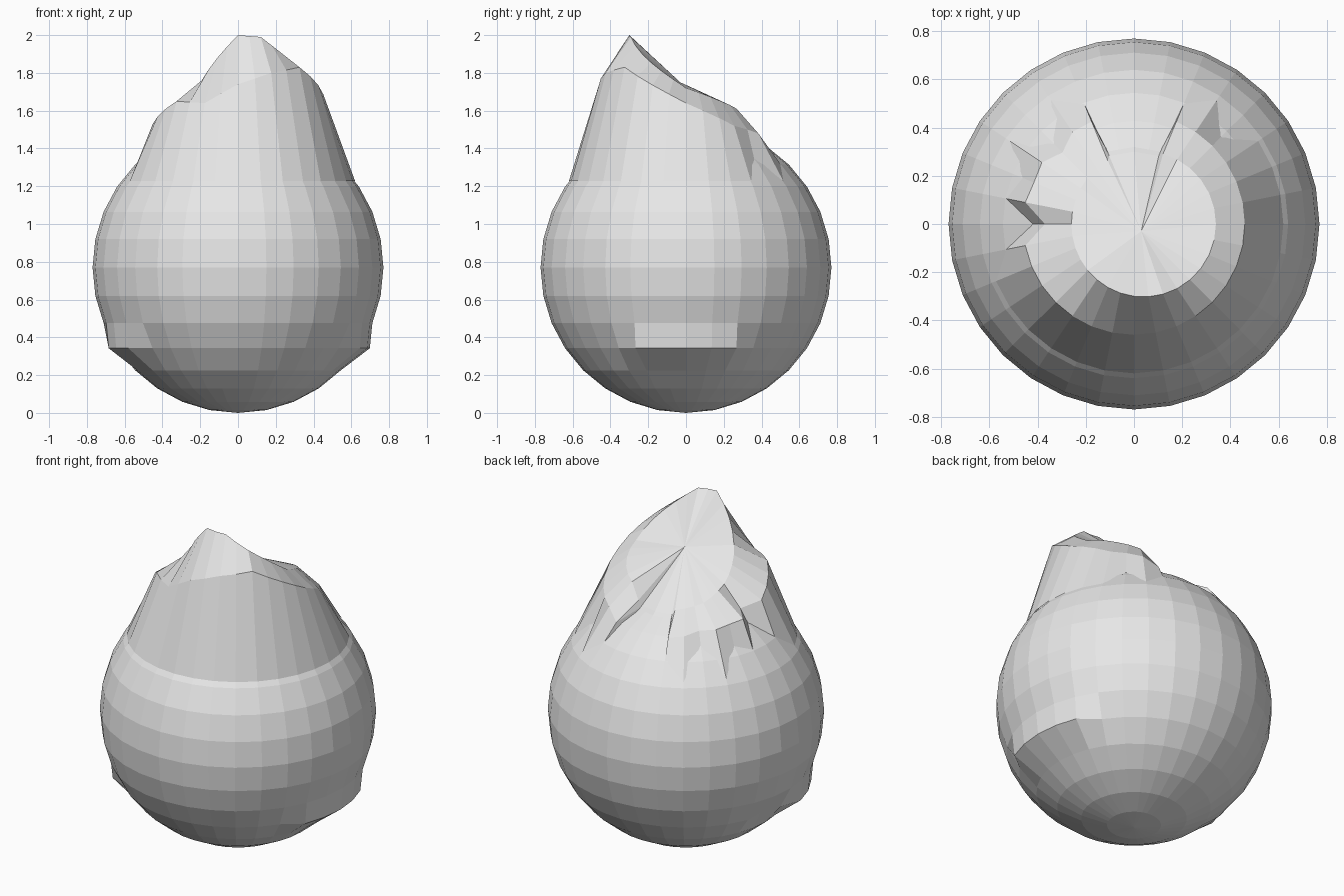
import bpy, bmesh
from math import sin, cos, radians, sqrt, atan2, degrees

cube = bpy.data.objects.get("Cube")
if cube:
    bpy.data.objects.remove(cube, do_unlink=True)

RADIUS = 0.77
SEGMENTS = 32

grey = bpy.data.materials.new("light grey")
grey.use_nodes = True
colour = (0.8, 0.8, 0.8, 1)
grey.diffuse_color = colour
grey.node_tree.nodes["Principled BSDF"].inputs["Base Color"].default_value = colour


def finish(bm, name):
    bmesh.ops.recalc_face_normals(bm, faces=bm.faces)
    mesh = bpy.data.meshes.new(name)
    bm.to_mesh(mesh)
    bm.free()
    mesh.materials.append(grey)
    obj = bpy.data.objects.new(name, mesh)
    bpy.context.scene.collection.objects.link(obj)


def polar(angle, radius, z):
    return (radius * cos(angle), radius * sin(angle), z)


def sphere_height(radius):
    return RADIUS + sqrt(RADIUS ** 2 - radius ** 2)


# Round body: a faceted sphere with a slight dented bulge low on both sides
bm = bmesh.new()
bmesh.ops.create_uvsphere(bm, u_segments=SEGMENTS, v_segments=16, radius=RADIUS)
for v in bm.verts:
    v.co.z += RADIUS
    angle = degrees(atan2(v.co.y, v.co.x)) % 360
    if 0.25 < v.co.z < 0.4:
        bulge = 1
        if angle < 28 or angle > 332 or 185 < angle < 220:
            bulge = 1.09
        elif 165 < angle < 179:
            bulge = 0.94
        v.co.x *= bulge
        v.co.y *= bulge
finish(bm, "body")

# Pulled-up cap: column, rim height, shoulder height, running around from the left
HEIGHTS = [
    (0, 1.72, 1.64), (3, 1.65, 1.52), (5, 1.61, 1.48), (6, 1.52, 1.42),
    (10, 1.51, 1.42), (13, 1.54, 1.46), (16, 1.61, 1.49), (20, 1.76, 1.65),
    (22, 1.88, 1.64), (24, 2.0, 1.74), (26, 1.99, 1.8), (28, 1.9, 1.83),
    (SEGMENTS, 1.72, 1.64),
]
# Hem radius of the ragged columns; the others share one value
HEM = 0.62
RAGGED = {4: 0.51, 6: 0.54, 10: 0.54, 12: 0.47, 14: 0.5, 15: 0.54, 16: 0.42, 17: 0.54}
BACK = SEGMENTS // 4


def cap_heights(column):
    for start, end in zip(HEIGHTS, HEIGHTS[1:]):
        if start[0] <= column < end[0]:
            t = (column - start[0]) / (end[0] - start[0])
            return [a + (b - a) * t for a, b in zip(start[1:], end[1:])]


def cap_column(column):
    angle = radians(360 * column / SEGMENTS)
    rim = 0.3 + 0.04 * cos(angle)
    rim_z, shoulder_z = cap_heights(column)
    hem = RAGGED.get(column, HEM)
    shoulder = min(0.46, hem - 0.05)
    # The gap at the back lies flush on the body
    if abs(column - BACK) < 2:
        angle = radians(90 + 20 * (column - BACK))
        rim, shoulder, hem = 0.3, 0.31, 0.32
        rim_z = sphere_height(rim) + 0.01
        shoulder_z = sphere_height(shoulder) + 0.005
    return (polar(angle, rim, rim_z), polar(angle, shoulder, shoulder_z),
            polar(angle, hem, sphere_height(hem)))


bm = bmesh.new()
columns = [[bm.verts.new(p) for p in cap_column(i)] for i in range(SEGMENTS)]
centre = bm.verts.new((0.03, -0.03, 1.75))
for here, after in zip(columns, columns[1:] + columns[:1]):
    bm.faces.new((centre, here[0], after[0]))
    for k in range(2):
        bm.faces.new((here[k], here[k + 1], after[k + 1], after[k]))
finish(bm, "pulled_cap")
